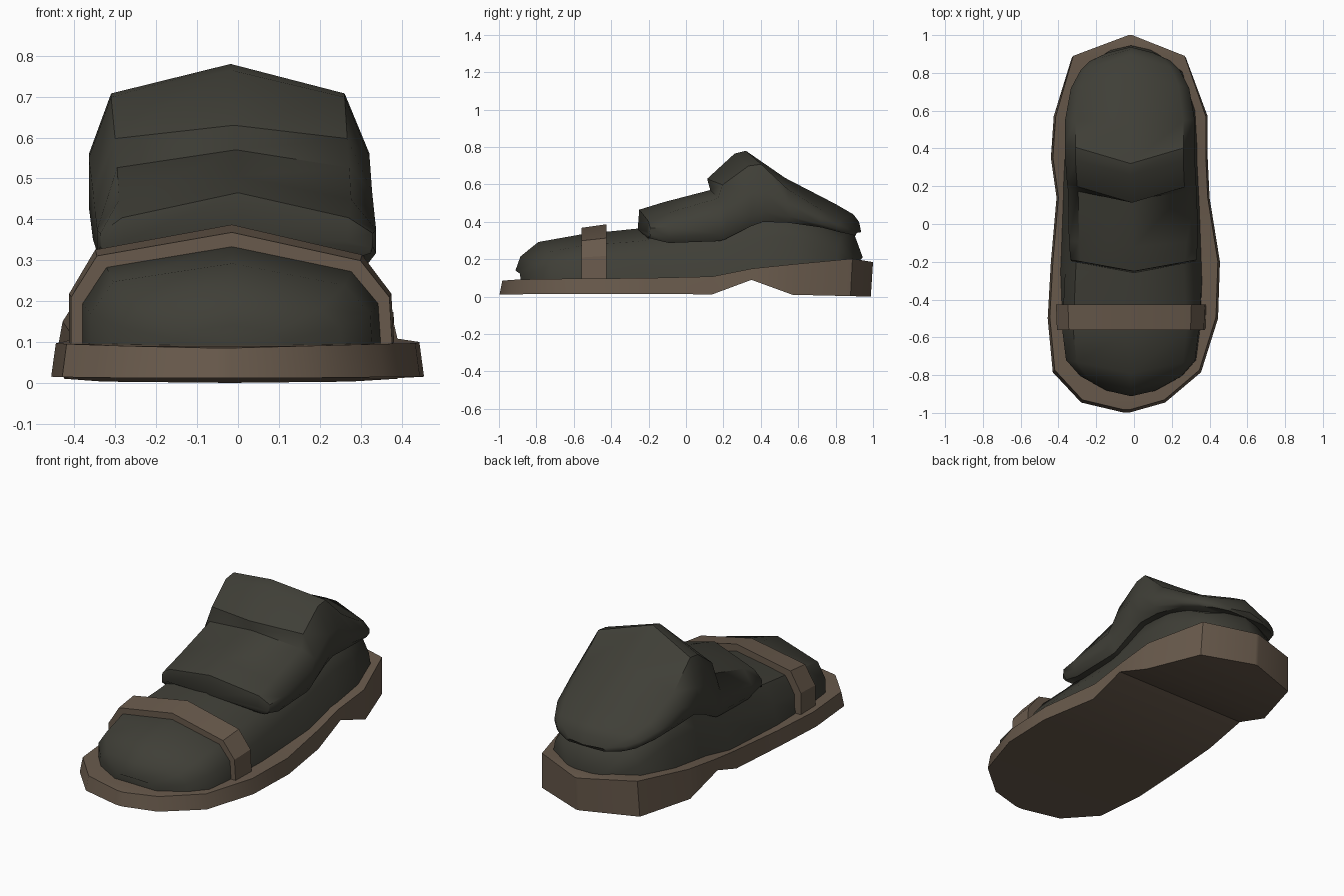
import bpy, bmesh, math


def material(name, rgb):
    m = bpy.data.materials.new(name)
    m.diffuse_color = (*rgb, 1)
    return m


DARK = material("dark_grey_cloth", (0.050, 0.049, 0.038))
BROWN = material("brown_leather", (0.140, 0.102, 0.072))


def loft(name, rings, mat, angle):
    """Skin a row of equal-sized closed rings and cap both ends."""
    bm = bmesh.new()
    rows = [[bm.verts.new(p) for p in ring] for ring in rings]
    n = len(rows[0])
    for a, b in zip(rows, rows[1:]):
        for i in range(n):
            j = (i + 1) % n
            bm.faces.new((a[i], a[j], b[j], b[i]))
    bm.faces.new(rows[0])
    bm.faces.new(rows[-1])
    bmesh.ops.recalc_face_normals(bm, faces=bm.faces)
    me = bpy.data.meshes.new(name)
    bm.to_mesh(me)
    bm.free()
    me.materials.append(mat)
    ob = bpy.data.objects.new(name, me)
    bpy.context.collection.objects.link(ob)
    bpy.ops.object.select_all(action='DESELECT')
    bpy.context.view_layer.objects.active = ob
    ob.select_set(True)
    bpy.ops.object.shade_smooth_by_angle(angle=math.radians(angle))
    return ob


def arch(profile, y, bow, half, z0, z1, cx=-0.015):
    """Arched cross-section; bow sweeps its sides back (+) or forward (-)."""
    return [(cx + u * half, y + bow * abs(u), z0 + v * (z1 - z0)) for u, v in profile]


def foot_ring(y, bow, half, z0, z1, flare=1.0):
    """Foot cross-section; flare widens it where it meets the sole."""
    profile = [(-flare, 0), (-1, 0.45), (-0.84, 0.8), (0, 1),
               (0.8, 0.76), (0.98, 0.45), (flare, 0)]
    return arch(profile, y, bow, half, z0, z1)


def cover_ring(y, bow, half, z0, z1, shoulder, mid, cx):
    """Cover cross-section with a bevelled lower lip."""
    profile = [(-0.95, 0), (-1.02, 0.14), (-1.02, mid), (-0.86, shoulder), (0, 1),
               (0.82, shoulder), (1, mid), (1, 0.14), (0.93, 0)]
    return arch(profile, y, bow, half, z0, z1, cx)


def sole_ring(y, l, r, top, bottom):
    """Sole cross-section with a flared wall."""
    yt = y * 0.985 if y < 0 else y
    yb = y * 0.988 if y > 0.8 else y
    return [(l, yb, bottom), (l * 0.975, yt, top), (r * 0.975, yt, top), (r, yb, bottom)]


# Sole: y, left x, right x, top z, bottom z
sole_rows = [
    (-0.997, -0.06, -0.02, 0.085, 0.012), (-0.945, -0.28, 0.165, 0.09, 0.012),
    (-0.785, -0.43, 0.355, 0.095, 0.014), (-0.50, -0.457, 0.445, 0.097, 0.015),
    (-0.20, -0.44, 0.455, 0.10, 0.015), (0.14, -0.41, 0.40, 0.108, 0.012),
    (0.35, -0.44, 0.39, 0.15, 0.09), (0.57, -0.425, 0.39, 0.173, 0.01),
    (0.89, -0.33, 0.275, 0.203, 0.003), (1.00, -0.03, -0.01, 0.185, 0.0),
]
loft("sole", [sole_ring(*r) for r in sole_rows], BROWN, 35)

# Foot upper: y, bow, half width, base z, top z, flare
foot_rows = [
    (-0.912, 0.03, 0.13, 0.07, 0.14), (-0.885, 0.08, 0.27, 0.07, 0.215),
    (-0.79, 0.07, 0.345, 0.07, 0.292), (-0.56, 0, 0.365, 0.08, 0.333),
    (-0.25, 0, 0.35, 0.08, 0.365, 1.08), (0.14, 0, 0.322, 0.09, 0.44, 1.13),
    (0.40, 0, 0.322, 0.13, 0.54, 1.10), (0.60, 0, 0.312, 0.15, 0.52, 1.10),
    (0.89, -0.08, 0.262, 0.16, 0.36, 1.06), (0.945, -0.03, 0.13, 0.15, 0.21),
]
loft("foot_upper", [foot_ring(*r) for r in foot_rows], DARK, 45)

# Toe strap
loft("toe_strap", [foot_ring(-0.56, 0, 0.393, 0.08, 0.368),
                   foot_ring(-0.425, 0, 0.398, 0.08, 0.387)], BROWN, 25)

# Instep cover rising into a raised, closed ankle collar:
# y, bow, half width, base z, top z, shoulder level, mid level, centre x
cover_rows = [
    (-0.258, 0.06, 0.325, 0.31, 0.36, 0.72, 0.4, 0.0),
    (-0.25, 0.06, 0.330, 0.312, 0.465, 0.60, 0.35, 0.0),
    (-0.12, 0.03, 0.338, 0.287, 0.505, 0.74, 0.4, 0.0),
    (0.13, 0.05, 0.338, 0.297, 0.57, 0.84, 0.45, -0.005),
    (0.113, 0.10, 0.338, 0.305, 0.63, 0.90, 0.5, -0.01),
    (0.26, 0.09, 0.340, 0.375, 0.765, 0.83, 0.45, -0.018),
    (0.32, 0.10, 0.340, 0.400, 0.78, 0.81, 0.42, -0.018),
    (0.53, 0.02, 0.340, 0.395, 0.635, 0.74, 0.42, -0.018),
    (0.80, -0.08, 0.310, 0.37, 0.495, 0.70, 0.42, -0.018),
    (0.895, -0.08, 0.260, 0.345, 0.44, 0.70, 0.42, -0.018),
    (0.925, -0.06, 0.210, 0.335, 0.40, 0.74, 0.45, -0.018),
    (0.937, -0.03, 0.120, 0.325, 0.345, 0.80, 0.5, -0.018),
]
loft("ankle_cover", [cover_ring(*r) for r in cover_rows], DARK, 45)
